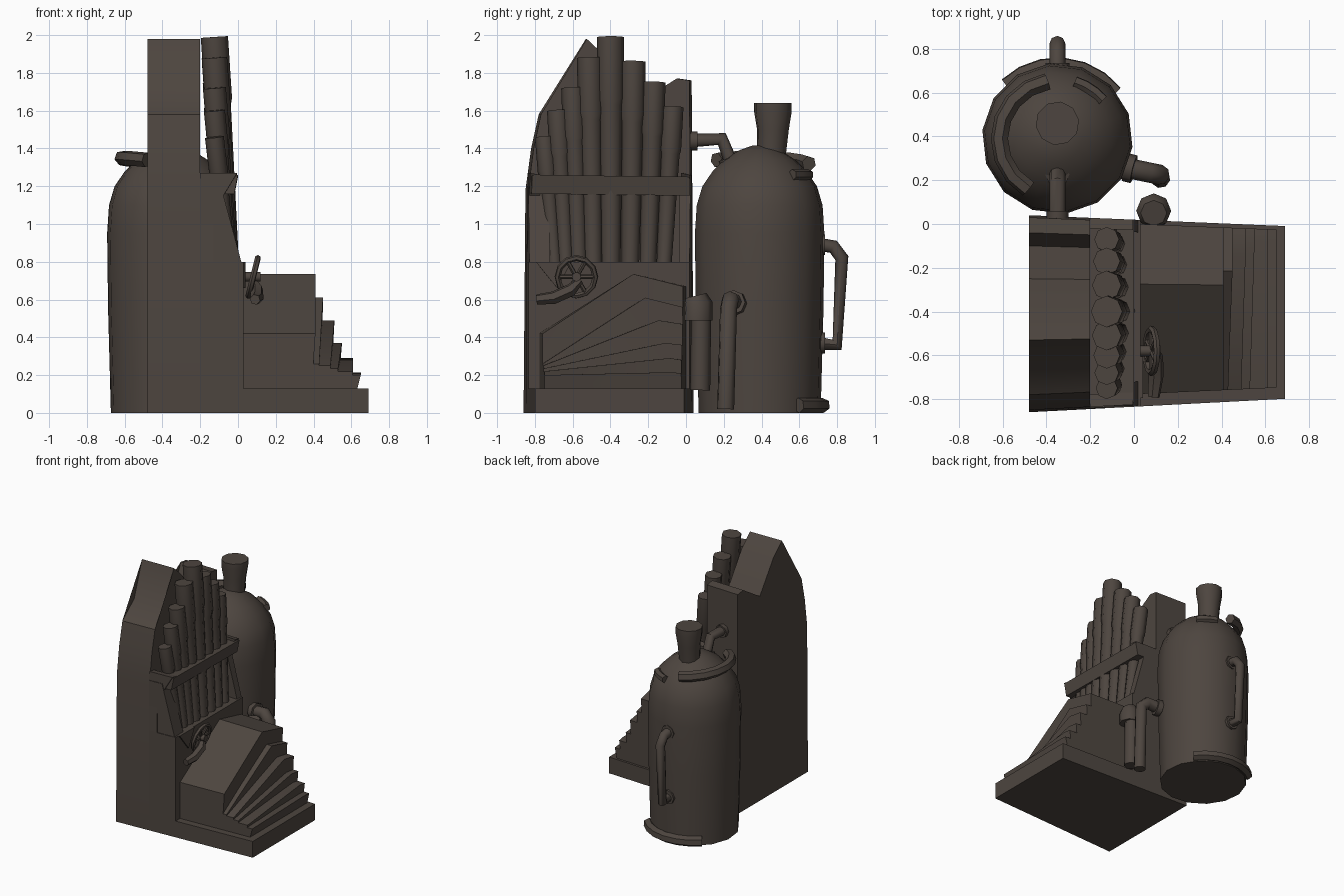
import bpy, bmesh, math
from mathutils import Vector as V

if "Cube" in bpy.data.objects:
    bpy.data.objects.remove(bpy.data.objects["Cube"])

mat = bpy.data.materials.new("dark_brown")
mat.diffuse_color = (0.075, 0.06, 0.05, 1)
mat.use_nodes = True
mat.node_tree.nodes["Principled BSDF"].inputs["Base Color"].default_value = mat.diffuse_color


def finish(name, bm, angle=35):
    bmesh.ops.recalc_face_normals(bm, faces=bm.faces)
    me = bpy.data.meshes.new(name)
    bm.to_mesh(me)
    bm.free()
    me.materials.append(mat)
    ob = bpy.data.objects.new(name, me)
    bpy.context.collection.objects.link(ob)
    bpy.ops.object.select_all(action='DESELECT')
    bpy.context.view_layer.objects.active = ob
    ob.select_set(True)
    bpy.ops.object.shade_smooth_by_angle(angle=math.radians(angle))
    return ob


def taper(x, y):
    # the organ body narrows slightly toward the keyboards
    return y + (x + 0.48) * (-0.105 * y - 0.038)


def prism(name, prof, x0, x1, x1_low=None):
    """Extrude a (y, z) outline along x; x1_low pulls in the lower front edge."""
    bm = bmesh.new()
    zmid = sum(p[1] for p in prof) / len(prof)
    a = [bm.verts.new((x0, taper(x0, y), z)) for y, z in prof]
    b = []
    for y, z in prof:
        x = x1_low if (x1_low is not None and z < zmid) else x1
        b.append(bm.verts.new((x, taper(x, y), z)))
    bm.faces.new(a)
    bm.faces.new(b)
    n = len(prof)
    for i in range(n):
        j = (i + 1) % n
        bm.faces.new((a[i], a[j], b[j], b[i]))
    bmesh.ops.triangulate(bm, faces=[f for f in bm.faces if len(f.verts) > 4])
    return finish(name, bm)


def tube(name, pts, radii, sides=8, closed=False):
    """Round tube swept through points, one radius or one per point."""
    pts = [V(p) for p in pts]
    n = len(pts)
    if not isinstance(radii, (list, tuple)):
        radii = [radii] * n
    bm = bmesh.new()
    rings, u, last = [], None, None
    for i, p in enumerate(pts):
        if closed:
            t = (pts[(i + 1) % n] - pts[i - 1]).normalized()
        else:
            a = (pts[i] - pts[i - 1]).normalized() if i else V()
            b = (pts[i + 1] - pts[i]).normalized() if i < n - 1 else V()
            t = (a + b).normalized()
        if u is None:
            u = t.orthogonal().normalized()
        else:
            u = (last.rotation_difference(t) @ u).normalized()
        last = t
        w = t.cross(u)
        rings.append([bm.verts.new(p + radii[i] * (math.cos(k * math.tau / sides) * u
                      + math.sin(k * math.tau / sides) * w)) for k in range(sides)])
    for i in range(n if closed else n - 1):
        r, s = rings[i], rings[(i + 1) % n]
        for k in range(sides):
            m = (k + 1) % sides
            bm.faces.new((r[k], r[m], s[m], s[k]))
    if not closed:
        bm.faces.new(rings[0])
        bm.faces.new(rings[-1])
    return finish(name, bm, 50)


# organ cabinet: tall back with an uneven crest
prism("cabinet_back", [(-0.86, 0), (-0.85, 1.18), (-0.82, 1.4), (-0.78, 1.58), (-0.63, 1.7),
                       (-0.53, 1.98), (-0.42, 1.88), (-0.25, 1.64), (-0.1, 1.63),
                       (-0.04, 1.77), (0.03, 1.76), (0.04, 0)], -0.48, -0.2)
prism("cabinet_lower", [(-0.86, 0), (-0.86, 0.8), (0.04, 0.8), (0.04, 0)], -0.2, 0.03)
prism("cabinet_middle", [(-0.86, 0.8), (-0.85, 1.2), (0.04, 1.2), (0.04, 0.8)], -0.2, -0.13)
for name, y0, y1 in (("left_post", -0.855, -0.74), ("right_post", -0.02, 0.04)):
    prism(name, [(y0, 0.79), (y0, 1.2), (y1, 1.2), (y1, 0.79)], -0.2, -0.09, 0.02)
prism("cabinet_base", [(-0.86, 0), (-0.86, 0.13), (0.04, 0.13), (0.04, 0)], -0.2, 0.69)

# cross bar in front of the pipes, with bracket ends
prism("cross_bar", [(-0.84, 1.16), (-0.84, 1.26), (0.04, 1.25), (0.04, 1.15)], -0.08, 0.0, -0.02)
for name, y0, y1 in (("left_bracket", -0.85, -0.79), ("right_bracket", -0.01, 0.04)):
    prism(name, [(y0, 1.13), (y0, 1.27), (y1, 1.26), (y1, 1.13)], -0.2, -0.005, -0.09)

# organ pipes, fanned and leaning back
heights = [(-0.75, 1.46), (-0.68, 1.6), (-0.6, 1.72), (-0.51, 1.88), (-0.4, 1.99),
           (-0.28, 1.86), (-0.17, 1.75), (-0.07, 1.62)]
for i, (y, h) in enumerate(heights):
    r = 0.05 + 0.022 * (h - 1.46) / 0.53
    top = V((-0.125, y, h))
    base = V((-0.045, -0.38 + 0.85 * (y + 0.38), 0.78))
    lip = base.lerp(top, 0.7)
    tube("organ_pipe_%d" % i, [base, lip, lip.lerp(top, 0.1), top],
         [r * 0.7, r * 0.88, r, r], 8)

# fanned keyboard layers, each one shorter than the one below
layers = [(0.41, 0.42, -0.27, 0.735, 0.67), (0.45, 0.26, -0.2, 0.61, 0.56),
          (0.51, 0.25, -0.12, 0.49, 0.47), (0.55, 0.235, -0.08, 0.37, 0.36),
          (0.61, 0.22, -0.05, 0.29, 0.28), (0.65, 0.2, -0.04, 0.215, 0.21)]
for i, (x, zl, yp, zp, zr) in enumerate(layers):
    prism("keyboard_%d" % i, [(-0.8, 0.12), (-0.8, zl), (yp, zp), (0.02, zr), (0.02, 0.12)],
          0.0, x, x - 0.02)

# hand wheel with spokes, axle and bracket
c = V((0.08, -0.58, 0.72))
ring = [c + V((0.25 * 0.1 * math.sin(a), 0.1 * math.cos(a), 0.1 * math.sin(a)))
        for a in (k * math.tau / 12 for k in range(12))]
tube("hand_wheel", ring, 0.016, 6, True)
for k in range(3):
    tube("wheel_spoke_%d" % k, [ring[2 * k], ring[2 * k + 6]], 0.012, 6)
tube("wheel_axle", [c - V((0.08, 0, 0)), c + V((0.04, 0, 0))], 0.025, 8)
tube("wheel_arm", [(0.09, -0.79, 0.6), (0.1, -0.7, 0.61), (0.1, -0.61, 0.65), (0.08, -0.56, 0.7)],
     [0.028, 0.035, 0.035, 0.018], 6)
prism("wheel_bracket", [(-0.82, 0.8), (-0.62, 0.8), (-0.7, 0.66)], 0.02, 0.04)

# boiler tank
tx, ty = -0.35, 0.39
tank = [(0, 0.325), (0.55, 0.34), (0.95, 0.345), (1.1, 0.335), (1.2, 0.305), (1.28, 0.25),
        (1.34, 0.19), (1.39, 0.11), (1.415, 0.04)]
tube("tank", [(tx, ty, z) for z, r in tank], [r for z, r in tank], 14)
tube("tank_neck", [(tx, 0.45, 1.33), (tx, 0.46, 1.5), (tx, 0.46, 1.59), (tx, 0.46, 1.64)],
     [0.075, 0.085, 0.1, 0.1], 10)


def around(a, r, z):
    a = math.radians(a)
    return (tx + r * math.cos(a), ty + r * math.sin(a), z)


# curved pipe hugging the dome, and foot band at the base
tube("dome_pipe", [around(a, 0.265, 1.32 + 0.03 * math.sin(math.radians(a - 100)))
                   for a in range(100, 241, 20)], 0.04, 6)
tube("foot_band", [around(a, 0.335, 0.04) for a in range(38, 135, 16)], 0.04, 6)
tube("shoulder_plate", [around(a, 0.27, 1.26) for a in range(40, 75, 11)], 0.03, 6)

# back handle with end flanges
tube("tank_handle", [(tx, 0.71, 0.89), (tx, 0.78, 0.88), (tx, 0.825, 0.82),
                     (tx, 0.8, 0.36), (tx, 0.69, 0.37)], 0.036, 8)
for k, z in enumerate((0.89, 0.37)):
    tube("handle_flange_%d" % k, [(tx, 0.69, z), (tx, 0.735, z)], 0.055, 8)

# pipe joining the cabinet and the dome
tube("top_pipe", [(tx, 0.0, 1.44), (tx, 0.19, 1.45), (tx, 0.245, 1.31)], 0.037, 8)
tube("top_pipe_flange", [(tx, 0.02, 1.44), (tx, 0.06, 1.44)], 0.05, 8)
tube("dome_flange", [(tx, 0.225, 1.35), (tx, 0.245, 1.29)], 0.055, 8)

# side drain pipe from the tank
tube("drain_pipe", [(-0.05, 0.26, 0.58), (0.07, 0.235, 0.6), (0.12, 0.225, 0.55),
                    (0.12, 0.21, 0.02)], 0.046, 8)
tube("drain_flange", [(-0.04, 0.26, 0.58), (0.0, 0.25, 0.585)], 0.065, 8)

# capped pipe beside the keyboards
tube("side_pipe", [(0.09, 0.075, 0.12), (0.09, 0.08, 0.5)], 0.053, 8)
tube("side_pipe_cap", [(0.09, 0.06, 0.49), (0.09, 0.06, 0.58), (0.09, 0.05, 0.62)],
     [0.08, 0.08, 0.06], 8)
tube("side_pipe_joint", [(0.09, 0.06, 0.55), (0.09, -0.04, 0.55)], 0.05, 8)
